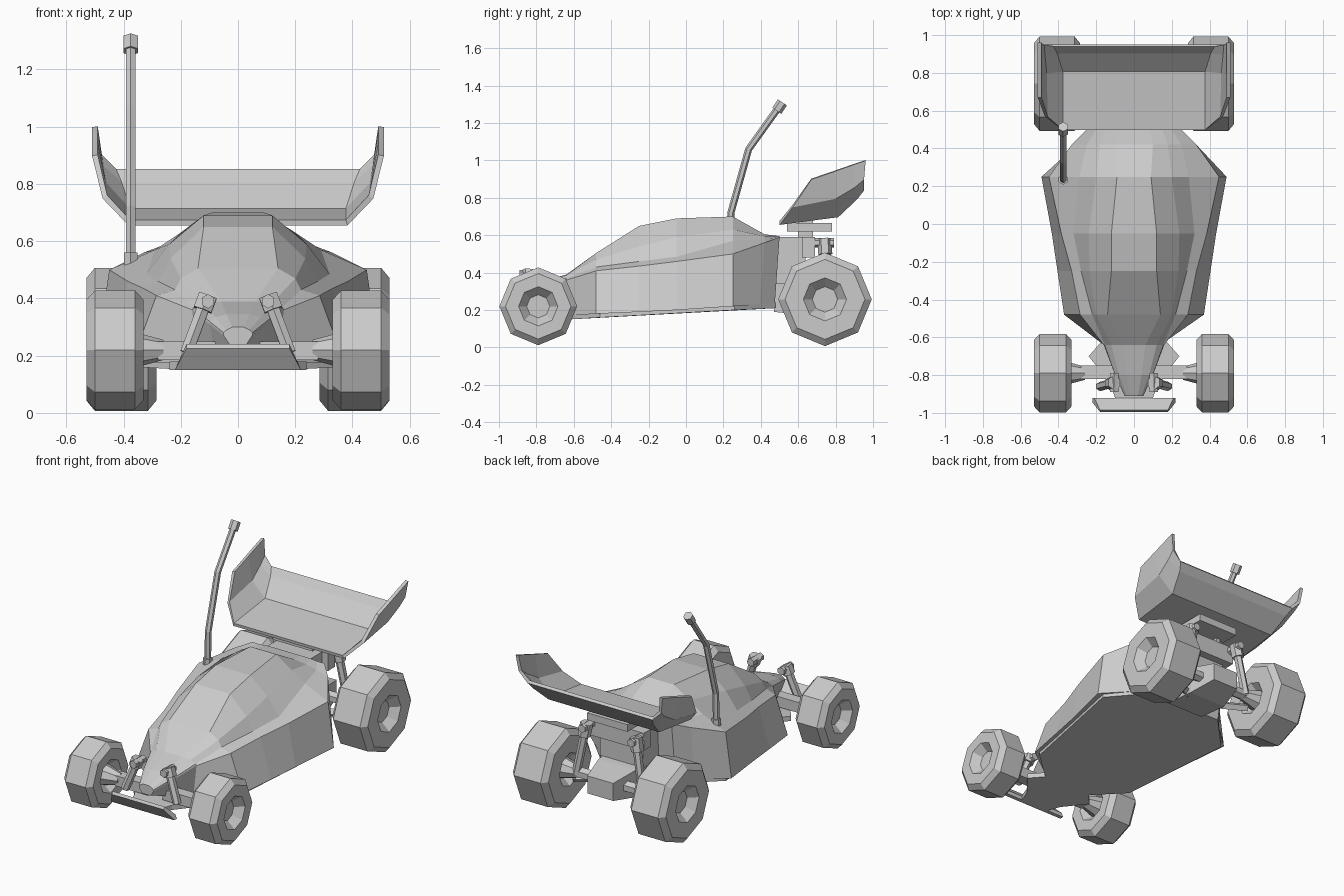
import bpy, bmesh
from math import sin, cos, pi
from mathutils import Vector

cube = bpy.data.objects.get("Cube")
if cube:
    bpy.data.objects.remove(cube, do_unlink=True)

grey = bpy.data.materials.new("plain grey")
grey.use_nodes = True
grey.diffuse_color = (0.6, 0.6, 0.6, 1)
for node in grey.node_tree.nodes:
    if node.type == 'BSDF_PRINCIPLED':
        node.inputs["Base Color"].default_value = (0.6, 0.6, 0.6, 1)


def finish(name, bm):
    bmesh.ops.recalc_face_normals(bm, faces=bm.faces[:])
    mesh = bpy.data.meshes.new(name)
    bm.to_mesh(mesh)
    bm.free()
    mesh.materials.append(grey)
    obj = bpy.data.objects.new(name, mesh)
    bpy.context.collection.objects.link(obj)
    return obj


def loft(name, rings, caps=True, closed=True):
    """Bridge rings holding equal numbers of points."""
    bm = bmesh.new()
    rows = [[bm.verts.new(p) for p in ring] for ring in rings]
    n = len(rows[0])
    for a, b in zip(rows, rows[1:]):
        for i in range(n if closed else n - 1):
            j = (i + 1) % n
            bm.faces.new((a[i], a[j], b[j], b[i]))
    if caps:
        bm.faces.new(rows[0])
        bm.faces.new(rows[-1])
    return finish(name, bm)


def box(name, low, high):
    (x0, y0, z0), (x1, y1, z1) = low, high
    corners = ((x0, y0), (x1, y0), (x1, y1), (x0, y1))
    return loft(name, [[(x, y, z) for x, y in corners] for z in (z0, z1)])


def rod(name, path, radii, sides=6):
    """Faceted tube along a path, with a radius at each point."""
    path = [Vector(p) for p in path]
    rings = []
    for i, p in enumerate(path):
        d = (path[min(i + 1, len(path) - 1)] - path[max(i - 1, 0)]).normalized()
        side = d.cross(Vector((0, 1, 0)) if abs(d.x) > 0.8 else Vector((1, 0, 0))).normalized()
        up = d.cross(side)
        rings.append([p + radii[i] * (cos(2 * pi * k / sides) * side + sin(2 * pi * k / sides) * up)
                      for k in range(sides)])
    return loft(name, rings)


def wheel(name, s, inner, y, z, r, scale):
    """Octagonal tyre with a dished hub on both faces."""
    outer = 0.53
    ch, dish = 0.03, 0.05
    profile = [(inner + dish, 0.06), (inner, 0.105), (inner, r - 0.033 * scale), (inner + ch, r),
               (outer - ch, r), (outer, r - 0.033 * scale), (outer, 0.105 * scale),
               (outer - dish, 0.062 * scale)]
    rings = [[(s * x, y + q * cos(k * pi / 4), z + q * sin(k * pi / 4)) for k in range(8)]
             for x, q in profile]
    return loft(name, rings)


# Body shell: half sections listed from the floor edge to the roof edge
sections = [
    (-0.91, [(0.03, 0.24), (0.05, 0.27), (0.05, 0.28), (0.04, 0.29), (0.02, 0.30)]),
    (-0.80, [(0.08, 0.21), (0.10, 0.31), (0.10, 0.32), (0.08, 0.335), (0.04, 0.345)]),
    (-0.64, [(0.14, 0.17), (0.16, 0.36), (0.155, 0.37), (0.12, 0.385), (0.06, 0.39)]),
    (-0.48, [(0.37, 0.18), (0.285, 0.41), (0.22, 0.43), (0.20, 0.47), (0.14, 0.505)]),
    (-0.25, [(0.405, 0.19), (0.33, 0.435), (0.28, 0.46), (0.235, 0.54), (0.12, 0.65)]),
    (-0.05, [(0.435, 0.20), (0.385, 0.46), (0.32, 0.485), (0.24, 0.59), (0.12, 0.69)]),
    (0.25, [(0.49, 0.22), (0.45, 0.50), (0.29, 0.57), (0.20, 0.63), (0.09, 0.70)]),
    (0.42, [(0.33, 0.23), (0.33, 0.56), (0.25, 0.58), (0.18, 0.595), (0.10, 0.605)]),
    (0.50, [(0.26, 0.235), (0.25, 0.59), (0.20, 0.59), (0.15, 0.595), (0.08, 0.595)]),
]
rings = []
for y, half in sections:
    right = [(x, y - (0.025 if i == 0 and y > 0.3 else 0), z) for i, (x, z) in enumerate(half)]
    rings.append(right + [(-x, b, z) for x, b, z in reversed(right)])
loft("body_shell", rings)

# Chassis plate under the shell
plate = [(0.10, -0.92, 0.15), (0.13, -0.84, 0.15), (0.24, -0.70, 0.15), (0.17, -0.62, 0.15),
         (0.35, -0.46, 0.16), (0.46, 0.26, 0.20), (0.25, 0.48, 0.21)]
outline = plate + [(-x, y, z) for x, y, z in reversed(plate)]
loft("chassis_plate", [outline, [(x, y, z + 0.03) for x, y, z in outline]])

# Front bumper rising forwards
bumper = [(0.22, -0.92, 0.15), (0.22, -0.945, 0.15), (0.18, -0.995, 0.225),
          (0.18, -0.985, 0.24), (0.21, -0.92, 0.175)]
loft("front_bumper", [[(s * x, y, z) for x, y, z in bumper] for s in (-1, 1)])

# Wheels, axles, arms and shock absorbers on both sides
for s, side in ((1, "left"), (-1, "right")):
    wheel(side + "_front_wheel", s, 0.33, -0.79, 0.22, 0.208, 1.0)
    wheel(side + "_rear_wheel", s, 0.285, 0.743, 0.257, 0.25, 1.1)
    rod(side + "_front_hub", [(s * 0.26, -0.79, 0.22), (s * 0.39, -0.79, 0.22)], [0.035, 0.07], 8)
    rod(side + "_rear_hub", [(s * 0.22, 0.743, 0.257), (s * 0.345, 0.743, 0.257)], [0.035, 0.07], 8)
    box(side + "_front_arm", *sorted([(s * 0.05, -0.82, 0.185), (s * 0.28, -0.75, 0.25)]))
    rod(side + "_rear_axle", [(s * 0.05, 0.743, 0.257), (s * 0.25, 0.743, 0.257)], [0.035, 0.035])
    rod(side + "_rear_arm", [(s * 0.10, 0.62, 0.20), (s * 0.28, 0.72, 0.20)], [0.025, 0.025], 4)
    for end, low, high, r in (
            ("front", Vector((s * 0.18, -0.86, 0.21)), Vector((s * 0.105, -0.84, 0.41)), 0.025),
            ("rear", Vector((s * 0.23, 0.76, 0.25)), Vector((s * 0.17, 0.74, 0.58)), 0.025)):
        rod(f"{side}_{end}_shock", [low, high], [r, r])
        rod(f"{side}_{end}_shock_cap", [high.lerp(low, 0.25), high], [r * 1.5, r * 1.5])
        rod(f"{side}_{end}_shock_pin", [high + Vector((0, -0.05, -0.02)), high + Vector((0, 0.05, -0.02))],
            [0.025, 0.025])
    box(side + "_wing_strut", *sorted([(s * 0.07, 0.60, 0.50), (s * 0.10, 0.68, 0.68)]))

# Gearbox and rear shock tower
gear = [(0.47, 0.13, 0.19, 0.36), (0.68, 0.13, 0.17, 0.34), (0.85, 0.09, 0.20, 0.31)]
loft("gearbox", [[(-w, y, a), (w, y, a), (w, y, b), (-w, y, b)] for y, w, a, b in gear])
box("rear_tower", (-0.19, 0.62, 0.48), (0.19, 0.69, 0.59))
box("rear_deck", (-0.15, 0.48, 0.34), (0.15, 0.64, 0.59))
box("wing_mount", (-0.14, 0.54, 0.62), (0.14, 0.78, 0.665))

# Rear wing: curved sheet with upswept end plates
columns = [
    [(0.38, 0.50, 0.665), (0.38, 0.81, 0.705), (0.41, 0.91, 0.80), (0.43, 0.945, 0.845)],
    [(0.465, 0.57, 0.755), (0.47, 0.80, 0.80), (0.48, 0.90, 0.86), (0.485, 0.95, 0.90)],
    [(0.50, 0.67, 0.90), (0.50, 0.80, 0.945), (0.50, 0.90, 0.98), (0.50, 0.96, 1.0)],
]
mirrored = [[(-x, y, z) for x, y, z in c] for c in reversed(columns)]
wing = loft("rear_wing", mirrored + columns, caps=False, closed=False)
thick = wing.modifiers.new("thickness", 'SOLIDIFY')
thick.thickness = 0.02
thick.offset = 0

# Bent aerial
aerial = [(-0.375, 0.235, 0.48), (-0.375, 0.24, 0.72), (-0.375, 0.335, 1.06), (-0.375, 0.50, 1.29)]
rod("aerial", aerial, [0.019] * 4)
rod("aerial_base", [(-0.375, 0.235, 0.48), (-0.375, 0.235, 0.56)], [0.027] * 2)
rod("aerial_tip", [(-0.375, 0.485, 1.265), (-0.375, 0.515, 1.31)], [0.029] * 2)
